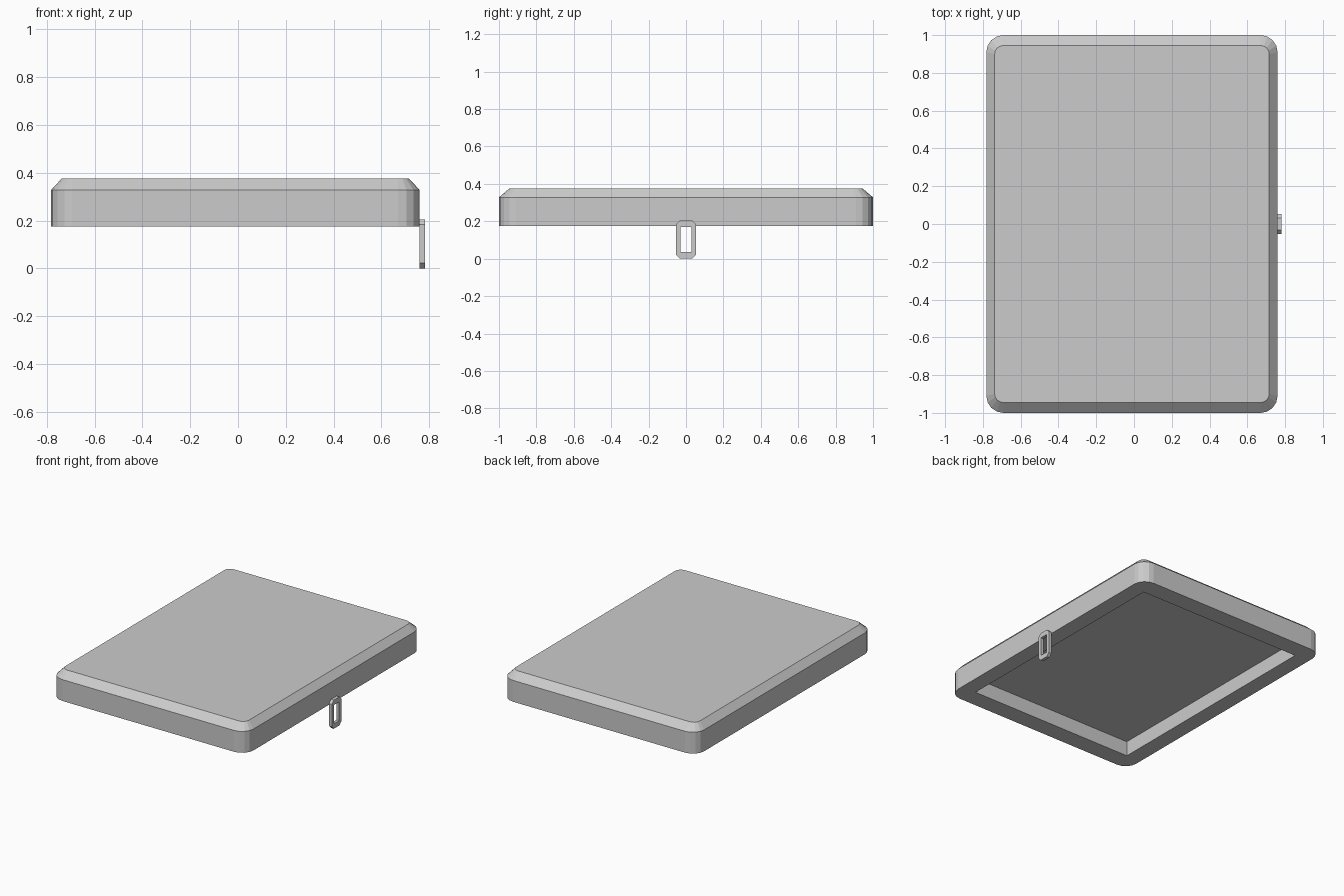
import bpy, bmesh
from math import sin, cos, pi

if "Cube" in bpy.data.objects:
    bpy.data.objects.remove(bpy.data.objects["Cube"])


def rounded_rect(hx, hy, r, seg):
    pts = []
    for k, (sx, sy) in enumerate([(1, 1), (-1, 1), (-1, -1), (1, -1)]):
        for i in range(seg + 1):
            a = (k + i / seg) * pi / 2
            pts.append((sx * (hx - r) + r * cos(a), sy * (hy - r) + r * sin(a)))
    return pts


def finish(bm, name):
    bmesh.ops.recalc_face_normals(bm, faces=bm.faces)
    me = bpy.data.meshes.new(name)
    bm.to_mesh(me)
    bm.free()
    ob = bpy.data.objects.new(name, me)
    bpy.context.collection.objects.link(ob)
    return ob


def bridge(bm, a, b):
    n = len(a)
    for i in range(n):
        bm.faces.new((a[i], a[(i + 1) % n], b[(i + 1) % n], b[i]))


# Lid: rounded slab with chamfered top and a square-cornered recess underneath
CX, HX, HY, R, SEG = -0.011, 0.771, 1.0, 0.09, 4
Z0, Z1, Z2, ZC = 0.175, 0.328, 0.375, 0.282
bm = bmesh.new()
rings = []
for z, inx, iny in [(Z0, 0, 0), (Z1, 0, 0), (Z2, 0.044, 0.055)]:
    pts = rounded_rect(HX - inx, HY - iny, R - inx, SEG)
    rings.append([bm.verts.new((CX + x, y, z)) for x, y in pts])
bridge(bm, rings[0], rings[1])
bridge(bm, rings[1], rings[2])
bm.faces.new(rings[2])

corners = [(1, 1), (-1, 1), (-1, -1), (1, -1)]
lip, roof = [[bm.verts.new((CX + sx * 0.655, sy * 0.868, z)) for sx, sy in corners]
             for z in (Z0, ZC)]
bridge(bm, lip, roof)
bm.faces.new(roof)
# flat rim: a corner fan and one straight quad per side
n = SEG + 1
for k in range(4):
    arc = rings[0][k * n:(k + 1) * n]
    for a, b in zip(arc, arc[1:]):
        bm.faces.new((lip[k], a, b))
    j = (k + 1) % 4
    bm.faces.new((lip[k], arc[-1], rings[0][j * n], lip[j]))
finish(bm, "lid")

# Latch: flat ring with chamfered outer corners, hanging from the right side
bm = bmesh.new()
outer = rounded_rect(0.054, 0.1025, 0.022, 1)
inner = [(sx * 0.029, sy * 0.0675) for sx, sy in corners for _ in range(2)]
ZM = 0.1025
side = []
for x in (0.760, 0.782):
    o = [bm.verts.new((x, u, ZM + v)) for u, v in outer]
    c = [bm.verts.new((x, u, ZM + v)) for u, v in inner[::2]]
    for k in range(4):
        j = (k + 1) % 4
        bm.faces.new((c[k], o[2 * k], o[2 * k + 1]))
        bm.faces.new((c[k], o[2 * k + 1], o[2 * j], c[j]))
    side.append((o, c))
bridge(bm, side[0][0], side[1][0])
bridge(bm, side[0][1], side[1][1])
finish(bm, "latch_ring")
